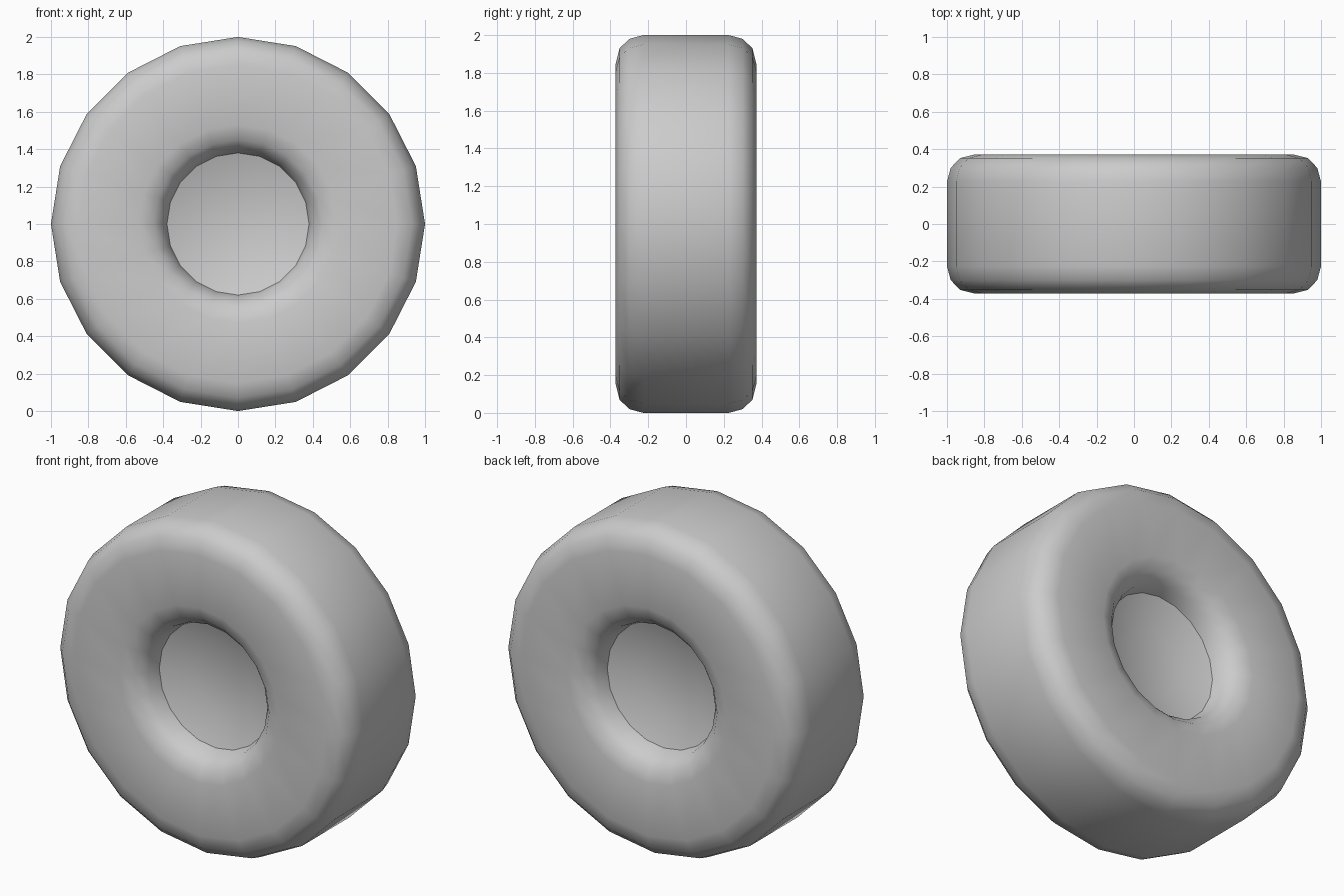
import bpy, bmesh, math

if "Cube" in bpy.data.objects:
    bpy.data.objects.remove(bpy.data.objects["Cube"])

SIDES = 20
# Half profile (radius, half width): dished hub, rounded lip, sidewall, shoulder, tread
HALF = [(0.2, 0.15), (0.38, 0.21), (0.40, 0.29), (0.45, 0.345), (0.53, 0.372), (0.85, 0.372),
        (0.93, 0.352), (0.98, 0.30), (1.0, 0.226)]


def lathe(name, profile, sides, centre_z):
    """Revolve a profile about the y axis and close both ends at the axle."""
    bm = bmesh.new()
    rings = []
    for r, y in profile:
        rings.append([bm.verts.new((r * math.sin(2 * math.pi * i / sides), y,
                                    centre_z + r * math.cos(2 * math.pi * i / sides)))
                      for i in range(sides)])
    for a, b in zip(rings, rings[1:]):
        for i in range(sides):
            j = (i + 1) % sides
            bm.faces.new((a[i], a[j], b[j], b[i]))
    bm.faces.new(rings[0])
    bm.faces.new(rings[-1])
    bmesh.ops.recalc_face_normals(bm, faces=bm.faces)
    mesh = bpy.data.meshes.new(name)
    bm.to_mesh(mesh)
    bm.free()
    obj = bpy.data.objects.new(name, mesh)
    bpy.context.collection.objects.link(obj)
    return obj


# Wheel: the half profile mirrored front to back
profile = [(r, -y) for r, y in HALF] + [(r, y) for r, y in reversed(HALF)]
wheel = lathe("wheel", profile, SIDES, 1.0)
bpy.context.view_layer.objects.active = wheel
wheel.select_set(True)
bpy.ops.object.shade_smooth_by_angle(angle=math.radians(50))
